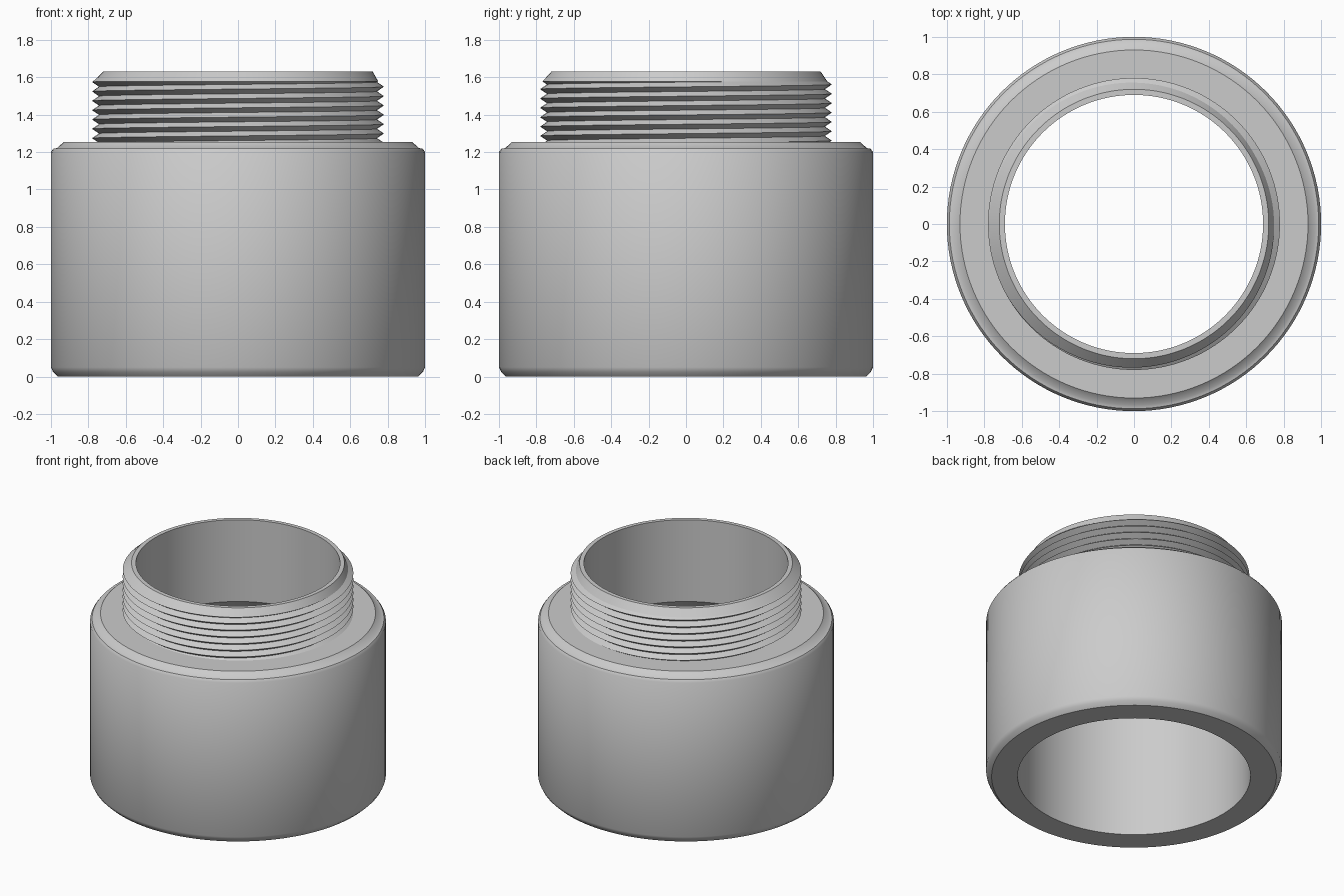
import bpy, bmesh, math

cube = bpy.data.objects.get("Cube")
if cube:
    bpy.data.objects.remove(cube, do_unlink=True)

SEGMENTS = 128
SHOULDER, COLLAR, TOP = 1.255, 1.578, 1.63
ROOT, CREST, RIM = 0.743, 0.78, 0.72
PITCH, CREST_Z = 0.05, 1.549

grey = bpy.data.materials.new("plain grey")
grey.use_nodes = True
grey.diffuse_color = (0.6, 0.6, 0.6, 1)
grey.node_tree.nodes["Principled BSDF"].inputs["Base Color"].default_value = (0.6, 0.6, 0.6, 1)


def finish(bm, name):
    """Turn a bmesh into a named, edge-aware smooth object."""
    bmesh.ops.remove_doubles(bm, verts=bm.verts, dist=0.00002)
    mesh = bpy.data.meshes.new(name)
    bm.to_mesh(mesh)
    bm.free()
    mesh.materials.append(grey)
    obj = bpy.data.objects.new(name, mesh)
    bpy.context.collection.objects.link(obj)
    bpy.ops.object.select_all(action="DESELECT")
    obj.select_set(True)
    bpy.context.view_layer.objects.active = obj
    bpy.ops.object.shade_smooth_by_angle(angle=math.radians(42))
    return obj


def skin(columns, shift, name):
    """Join vertical columns of points around the axis; shift offsets rows at the seam."""
    bm = bmesh.new()
    grid = [[bm.verts.new(p) for p in col] for col in columns]
    for i, col in enumerate(grid):
        last = i == len(grid) - 1
        nxt, off = (grid[0], shift) if last else (grid[i + 1], 0)
        for j in range(len(col) - 1 - off):
            bm.faces.new((col[j], nxt[j + off], nxt[j + 1 + off], col[j + 1]))
    return finish(bm, name)


def ring_point(r, angle, z):
    return (r * math.cos(angle), r * math.sin(angle), z)


angles = [2 * math.pi * i / SEGMENTS for i in range(SEGMENTS)]

# Body: rim, stepped bore with conical transition, outer wall and shoulder
profile = [(RIM, TOP), (0.69, TOP), (0.69, 1.02), (0.787, 0.92), (0.787, 0),
           (0.963, 0), (0.988, 0.024), (1, 0.05), (1, 1.2), (0.987, 1.218),
           (0.967, 1.221), (0.93, SHOULDER), (ROOT - 0.01, SHOULDER)]
skin([[ring_point(r, a, z) for r, z in profile] for a in angles], 0, "body")


# Thread: right-handed helix with a V section, trimmed at both ends
def thread_radius(z, angle):
    phase = ((z - CREST_Z) / PITCH - angle / (2 * math.pi)) % 1
    return ROOT + (CREST - ROOT) * abs(2 * phase - 1)


columns = []
for a in angles:
    col = []
    for k in range(-18, 6):
        z = CREST_Z + PITCH * (k / 2 + a / (2 * math.pi))
        z = min(max(z, SHOULDER), COLLAR)
        col.append(ring_point(thread_radius(z, a), a, z))
    columns.append(col)
skin(columns, 2, "screw_thread")

# Chamfered lead-in above the thread
skin([[ring_point(thread_radius(COLLAR, a), a, COLLAR), ring_point(RIM, a, TOP)]
      for a in angles], 0, "thread_lead_in")
